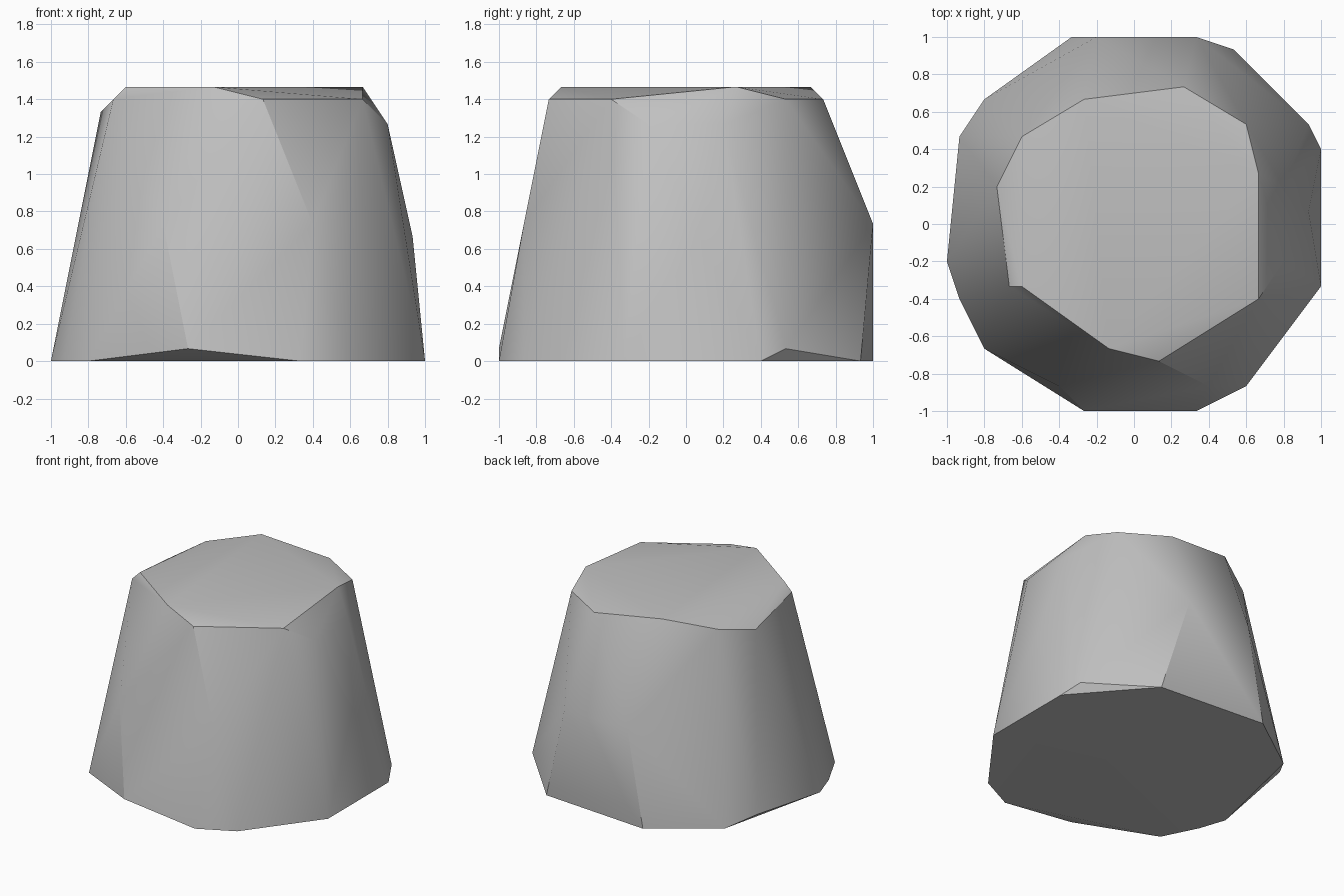
import bpy
import bmesh
import math

cube = bpy.data.objects.get("Cube")
if cube:
    bpy.data.objects.remove(cube, do_unlink=True)

U = 1 / 15  # size of one grid step

# Corner positions (x, y) in grid steps, grouped by height
LEVELS = {
    # flat base
    0: [(-5, 15), (8, 14), (15, 6), (15, -5), (9, -13), (5, -15),
        (-12, -10), (-14, -6), (-15, -3), (-12, 10)],
    # lifted base corners
    1: [(14, 8), (-4, -15), (-14, 7)],
    # bulges halfway up the wall
    10: [(14, 1)],
    11: [(5, 15), (-3, 15), (-6, -13), (6, -13)],
    # worn shoulder
    19: [(12, -3), (12, 3)],
    20: [(-11, 3)],
    # rim and top
    21: [(9, 8), (4, 11), (-9, 7), (-10, -5), (2, -11), (10, -6)],
    22: [(-4, 10), (10, 4), (-2, -10), (-9, -5)],
}

# Wrap the corners in a convex skin
bm = bmesh.new()
for height, corners in LEVELS.items():
    for x, y in corners:
        bm.verts.new((x * U, y * U, height * U))
hull = bmesh.ops.convex_hull(bm, input=bm.verts[:])
loose = [v for v in bm.verts if not v.link_faces]
bmesh.ops.delete(bm, geom=loose, context='VERTS')
bmesh.ops.recalc_face_normals(bm, faces=bm.faces[:])

mesh = bpy.data.meshes.new("tapered_rock")
bm.to_mesh(mesh)
bm.free()
rock = bpy.data.objects.new("tapered_rock", mesh)
bpy.context.collection.objects.link(rock)

# Plain grey stone
stone = bpy.data.materials.new("grey_stone")
stone.use_nodes = True
colour = (0.53, 0.53, 0.53, 1)
stone.diffuse_color = colour
stone.node_tree.nodes["Principled BSDF"].inputs["Base Color"].default_value = colour
mesh.materials.append(stone)

# Soft wall, crisp rim and base
bpy.ops.object.select_all(action='DESELECT')
rock.select_set(True)
bpy.context.view_layer.objects.active = rock
bpy.ops.object.shade_smooth_by_angle(angle=math.radians(30))
